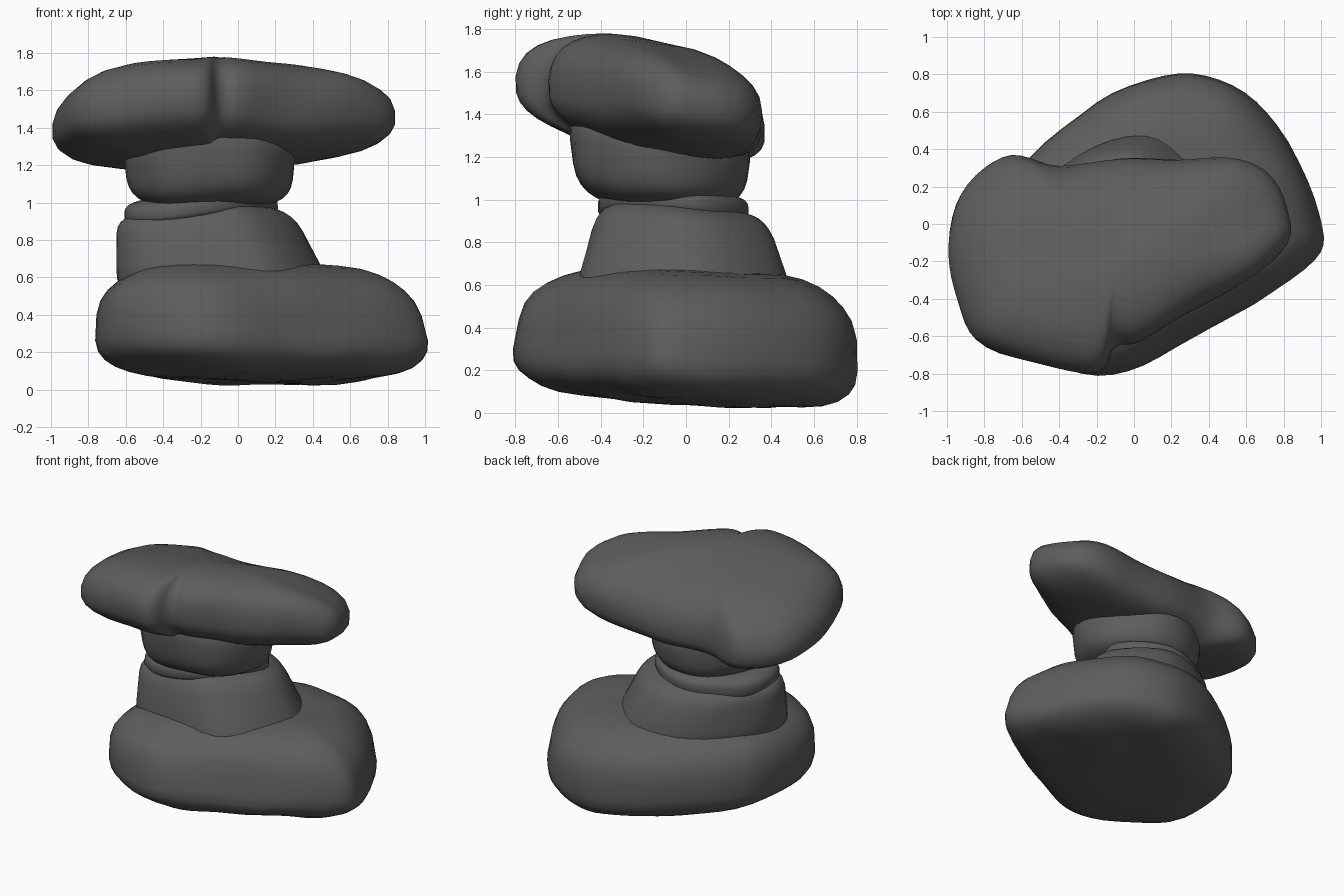
import bpy, bmesh
from math import sin, cos, pi, copysign
from mathutils import Vector, noise

cube = bpy.data.objects.get("Cube")
if cube:
    bpy.data.objects.remove(cube)

stone_grey = bpy.data.materials.new("dark stone grey")
stone_grey.use_nodes = True
colour = (0.115, 0.11, 0.105, 1)
stone_grey.diffuse_color = colour
stone_grey.node_tree.nodes["Principled BSDF"].inputs["Base Color"].default_value = colour


def closed_spline(points, steps=6):
    """Smooth closed curve passing through a few plan points."""
    points = [Vector(p) for p in points]
    curve = []
    for i, start in enumerate(points):
        before, end = points[i - 1], points[(i + 1) % len(points)]
        after = points[(i + 2) % len(points)]
        leave, arrive = (end - before) / 2, (after - start) / 2
        for step in range(steps):
            t = step / steps
            ease = t * t * (3 - 2 * t)
            curve.append(start.lerp(end, ease)
                         + leave * t * (1 - t) ** 2 - arrive * t * t * (1 - t))
    return curve


def make_stone(name, outline, centre, foot, rim, head, roundness, taper=0, lean=(0, 0),
               foot_slope=(0, 0), head_slope=(0, 0), rough=0.02, rings=18):
    """Sweep a plan outline up a rounded profile whose end planes may tilt."""
    bm = bmesh.new()
    centre, lean = Vector(centre), Vector(lean)
    foot_slope, head_slope = Vector(foot_slope), Vector(head_slope)
    curve = closed_spline(outline)
    loops = []
    for ring in range(rings):
        angle = pi * ((ring + 0.2) / (rings - 0.6) - 0.5)
        height = copysign(abs(sin(angle)) ** roundness, angle)
        scale = cos(angle) ** roundness * (1 - taper * height)
        level = rim + height * (head - rim if height > 0 else rim - foot)
        slope = foot_slope.lerp(head_slope, (height + 1) / 2)
        loop = []
        for point in curve:
            offset = (point - centre) * scale
            co = (centre + offset + lean * height).to_3d()
            co.z = level + slope.dot(offset)
            loop.append(bm.verts.new(co + noise.noise_vector(co * 3) * rough))
        loops.append(loop)
    for low, high in zip(loops, loops[1:]):
        for i in range(len(curve)):
            bm.faces.new((low[i - 1], low[i], high[i], high[i - 1]))
    bm.faces.new(loops[0])
    bm.faces.new(loops[-1])
    bmesh.ops.recalc_face_normals(bm, faces=bm.faces)
    for face in bm.faces:
        face.smooth = True
    mesh = bpy.data.meshes.new(name)
    bm.to_mesh(mesh)
    bm.free()
    mesh.materials.append(stone_grey)
    bpy.context.collection.objects.link(bpy.data.objects.new(name, mesh))


# Broad base stone, its underside dipping towards the back
make_stone("base_stone",
           [(0.98, 0.05), (0.7, 0.6), (0.3, 0.8), (-0.2, 0.65), (-0.7, 0.15),
            (-0.7, -0.5), (-0.2, -0.8), (0.3, -0.6), (0.9, -0.23)],
           centre=(0.1, 0), foot=0.04, rim=0.32, head=0.68, roundness=0.62,
           taper=0.05, lean=(-0.03, 0.02), foot_slope=(0, -0.07), head_slope=(0, -0.04))

# Wedge-shaped second stone
make_stone("lower_middle_stone",
           [(0.4, 0), (0.1, 0.42), (-0.4, 0.3), (-0.65, -0.1), (-0.5, -0.4), (0.1, -0.45)],
           centre=(-0.1, 0), foot=0.5, rim=0.75, head=0.96, roundness=0.4,
           taper=0.15, lean=(-0.07, 0), head_slope=(0.05, -0.08))

# Thin chip between the middle stones
make_stone("thin_stone",
           [(0.2, 0), (-0.1, 0.3), (-0.55, 0.1), (-0.55, -0.3), (-0.1, -0.4)],
           centre=(-0.2, 0), foot=0.87, rim=0.95, head=1.04, roundness=0.6,
           foot_slope=(0.1, -0.06), head_slope=(0.06, -0.06))

# Rounded third stone
make_stone("upper_middle_stone",
           [(0.3, -0.1), (0, 0.27), (-0.4, 0.2), (-0.6, -0.2), (-0.4, -0.5), (0.1, -0.5)],
           centre=(-0.15, -0.1), foot=0.96, rim=1.18, head=1.4, roundness=0.6,
           taper=-0.05, foot_slope=(0, -0.05), head_slope=(0, -0.15))

# Two-lobed cap stone, notched in front and sloping down to the back
make_stone("cap_stone",
           [(0.82, 0.05), (0.65, 0.32), (0.1, 0.35), (-0.4, 0.32), (-0.7, 0.36),
            (-0.95, 0.1), (-0.97, -0.35), (-0.8, -0.65), (-0.25, -0.79), (-0.1, -0.65),
            (0.1, -0.6), (0.75, -0.2)],
           centre=(-0.1, -0.2), foot=1.22, rim=1.43, head=1.75, roundness=0.8,
           foot_slope=(0.05, -0.18), head_slope=(0.04, -0.18))
